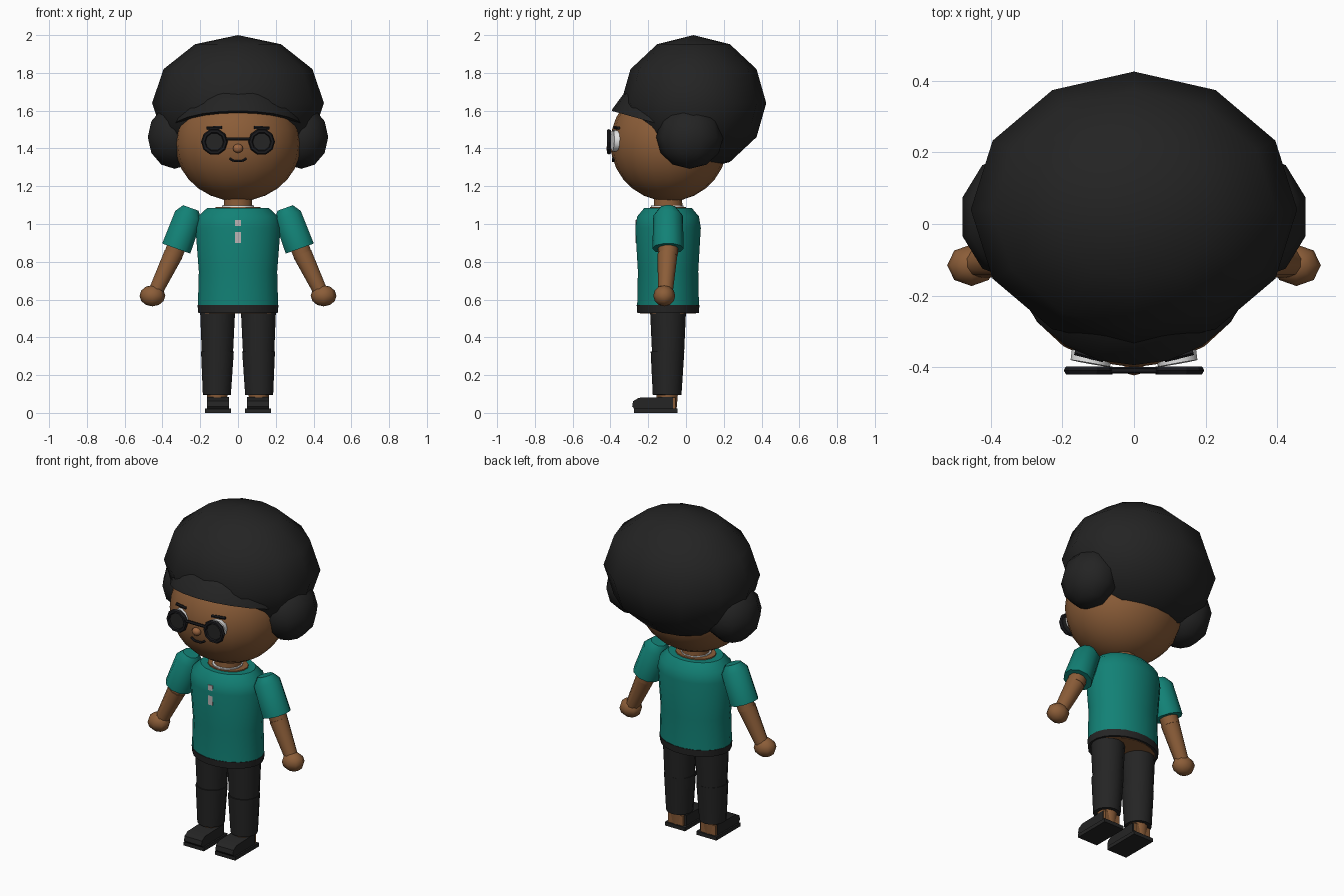
import bpy, bmesh, math
from mathutils import Vector, Matrix

cube = bpy.data.objects.get("Cube")
if cube:
    bpy.data.objects.remove(cube)


def material(name, r, g, b):
    m = bpy.data.materials.new(name)
    m.use_nodes = True
    m.diffuse_color = (r, g, b, 1)
    bsdf = next(n for n in m.node_tree.nodes if n.type == 'BSDF_PRINCIPLED')
    bsdf.inputs["Base Color"].default_value = (r, g, b, 1)
    return m


SKIN = material("brown skin", .26, .11, .04)
NOSE = material("warm nose", .33, .13, .05)
HAIR = material("black hair", .017, .017, .017)
CLOTH = material("charcoal cloth", .018, .018, .018)
TEAL = material("teal shirt", .006, .22, .18)
WHITE = material("white", .8, .8, .8)
GREY = material("pale grey", .5, .46, .46)
FRAME = material("glasses black", .01, .01, .012)


def finish(name, bm, mat, angle=40):
    bmesh.ops.recalc_face_normals(bm, faces=bm.faces)
    mesh = bpy.data.meshes.new(name)
    bm.to_mesh(mesh)
    bm.free()
    mesh.materials.append(mat)
    ob = bpy.data.objects.new(name, mesh)
    bpy.context.scene.collection.objects.link(ob)
    bpy.ops.object.select_all(action='DESELECT')
    ob.select_set(True)
    bpy.context.view_layer.objects.active = ob
    bpy.ops.object.shade_smooth_by_angle(angle=math.radians(angle))
    return ob


def ball(name, centre, radii, mat, segs=12, rings=6, cut=None):
    """Ellipsoid, optionally keeping only what lies above a plane."""
    bm = bmesh.new()
    bmesh.ops.create_uvsphere(bm, u_segments=segs, v_segments=rings, radius=1)
    bm.transform(Matrix.Translation(centre) @ Matrix.Diagonal((*radii, 1)))
    if cut:
        geom = bm.verts[:] + bm.edges[:] + bm.faces[:]
        bmesh.ops.bisect_plane(bm, geom=geom, plane_co=cut[0], plane_no=cut[1], clear_inner=True)
        bmesh.ops.holes_fill(bm, edges=[e for e in bm.edges if e.is_boundary])
    return finish(name, bm, mat, 80)


def tube(name, rings, mat, sides=12, flat=1.0):
    """Loft of rings (point, radius) across the axis from first to last point."""
    bm = bmesh.new()
    axis = Vector(rings[-1][0]) - Vector(rings[0][0])
    turn = Vector((0, 0, 1)).rotation_difference(axis)
    loops = []
    for p, r in rings:
        loop = []
        for i in range(sides):
            a = math.tau * (i + .5) / sides
            loop.append(bm.verts.new(Vector(p) + turn @ Vector((r * math.cos(a), r * flat * math.sin(a), 0))))
        loops.append(loop)
    for a, b in zip(loops, loops[1:]):
        for i in range(sides):
            j = (i + 1) % sides
            bm.faces.new((a[i], a[j], b[j], b[i]))
    bm.faces.new(loops[0])
    bm.faces.new(loops[-1])
    return finish(name, bm, mat)


def box(name, low, high, mat):
    bm = bmesh.new()
    bmesh.ops.create_cube(bm, size=1)
    low, high = Vector(low), Vector(high)
    bm.transform(Matrix.Translation((low + high) / 2) @ Matrix.Diagonal((*(high - low), 1)))
    return finish(name, bm, mat)


def prism(name, profile, x0, x1, mat):
    """Side outline (y, z) extruded across x."""
    bm = bmesh.new()
    face = bm.faces.new([bm.verts.new((x0, y, z)) for y, z in profile])
    new = bmesh.ops.extrude_face_region(bm, geom=[face])["geom"]
    bmesh.ops.translate(bm, vec=(x1 - x0, 0, 0), verts=[v for v in new if isinstance(v, bmesh.types.BMVert)])
    return finish(name, bm, mat)


def rim(name, centre, major, minor, mat):
    """Ten-sided ring standing upright, facing front."""
    bpy.ops.mesh.primitive_torus_add(location=centre, rotation=(math.pi / 2, 0, 0), major_segments=10,
                                     minor_segments=6, major_radius=major, minor_radius=minor)
    ob = bpy.context.object
    ob.name = name
    ob.data.materials.append(mat)


BY = -.095  # depth of the body's middle line

# Head and hair
ball("head", (0, -.09, 1.43), (.335, .31, .31), SKIN, 20, 14)
ball("hair", (0, .04, 1.64), (.455, .385, .36), HAIR)
ball("fringe", (0, -.09, 1.43), (.36, .345, .36), HAIR, 20, 12, ((0, -.39, 1.598), (0, .28, 1)))
tube("neck", [((0, BY, 1.04), .08), ((0, BY, 1.2), .075)], SKIN)

# Face
ball("nose", (0, -.4, 1.4), (.028, .022, .024), NOSE, 10, 6)
mouth = [(-.045, 1.347), (-.022, 1.333), (.022, 1.333), (.045, 1.347)]
for i, (a, b) in enumerate(zip(mouth, mouth[1:])):
    tube("mouth_%d" % i, [((a[0], -.386, a[1]), .007), ((b[0], -.386, b[1]), .007)], FRAME, 6)
tube("glasses_bridge", [((-.07, -.408, 1.45), .009), ((.07, -.408, 1.45), .009)], FRAME, 6)

# Torso
tube("shirt", [((0, BY, .565), .215), ((0, BY, .75), .21), ((0, BY, .98), .228),
               ((0, BY, 1.04), .215), ((0, BY, 1.085), .165)], TEAL, 20, .77)
tube("hem", [((0, BY, .53), .213), ((0, BY, .57), .217)], CLOTH, 20, .775)
tube("hips", [((0, BY, .527), .195), ((0, BY, .56), .195)], SKIN, 20, .77)
tube("neckline_skin", [((0, BY, 1.06), .125), ((0, BY, 1.091), .12)], SKIN, 16, .8)
tube("collar", [((0, BY - .005, 1.07), .088), ((0, BY - .005, 1.097), .086)], WHITE, 14)
box("shirt_tab", (-.015, -.267, .9), (.015, -.255, 1.02), GREY)

for side, s in (("left", 1), ("right", -1)):
    # Hair puff, eye, brow and glasses
    ball(side + "_hair_puff", (s * .335, .02, 1.46), (.15, .178, .168), HAIR, 10, 6)
    tube(side + "_eye", [((s * .115, -.35, 1.44), .058), ((s * .122, -.389, 1.441), .056)], WHITE, 12)
    rim(side + "_glasses_rim", (s * .125, -.408, 1.435), .058, .013, FRAME)
    tube(side + "_lens", [((s * .125, -.402, 1.435), .058), ((s * .125, -.411, 1.435), .058)], CLOTH, 10)
    tube(side + "_brow", [((s * .085, -.377, 1.51), .009), ((s * .165, -.357, 1.508), .009)], FRAME, 6)

    # Arm
    tube(side + "_sleeve", [((s * .327, BY, .87), .083), ((s * .262, BY, 1.045), .078),
                            ((s * .25, BY, 1.085), .045)], TEAL, 10)
    tube(side + "_upper_arm", [((s * .345, BY, .83), .051), ((s * .3, BY, .95), .056)], SKIN, 10)
    tube(side + "_forearm", [((s * .445, -.11, .625), .038), ((s * .342, BY - .003, .84), .053)], SKIN, 10)
    ball(side + "_hand", (s * .453, -.115, .62), (.068, .058, .056), SKIN, 8, 6)

    # Leg
    tube(side + "_thigh", [((s * .109, BY, .32), .085), ((s * .108, BY, .56), .096)], CLOTH, 14)
    tube(side + "_shin", [((s * .112, -.1, .095), .076), ((s * .109, BY - .003, .325), .089)], CLOTH, 14)
    tube(side + "_ankle", [((s * .11, -.1, .02), .05), ((s * .11, -.1, .11), .058)], SKIN, 10)

    # Shoe, open at the heel
    prism(side + "_shoe", [(-.07, .015), (-.27, .015), (-.285, .035), (-.28, .062), (-.25, .08), (-.07, .085)],
          s * .047, s * .165, CLOTH)
    box(side + "_heel", (s * .11 - .05, -.12, .015), (s * .11 + .05, -.055, .082), SKIN)
    box(side + "_sole", (s * .106 - .068, -.275, 0), (s * .106 + .068, -.045, .022), CLOTH)
